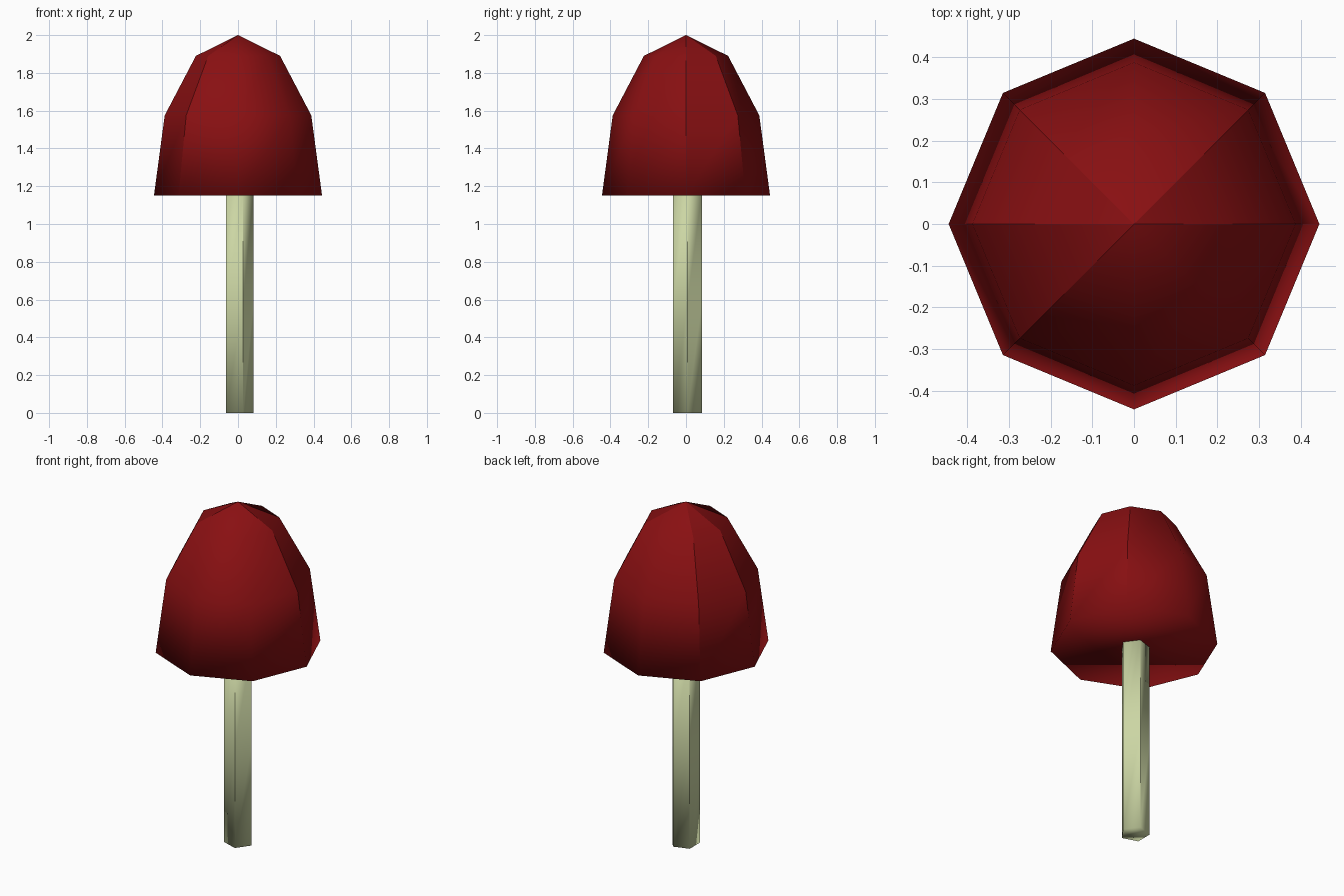
import bpy, bmesh
from math import cos, sin, tau, atan2, degrees

default = bpy.data.objects.get("Cube")
if default:
    bpy.data.objects.remove(default, do_unlink=True)


def make_material(name, color):
    mat = bpy.data.materials.new(name)
    mat.use_nodes = True
    mat.diffuse_color = (*color, 1)
    bsdf = mat.node_tree.nodes["Principled BSDF"]
    bsdf.inputs["Base Color"].default_value = (*color, 1)
    bsdf.inputs["Roughness"].default_value = 0.9
    return mat


def lathe(name, sides, profile, mat, sharp_angles, centre=(0, 0)):
    """Stack of polygon rings from (radius, height) pairs, closed at both ends."""
    bm = bmesh.new()
    rings = []
    for r, z in profile:
        if r == 0:
            rings.append([bm.verts.new((*centre, z))])
        else:
            rings.append([bm.verts.new((centre[0] + r * cos(tau * i / sides),
                                        centre[1] + r * sin(tau * i / sides), z))
                          for i in range(sides)])
    bm.faces.new(rings[0][::-1])
    for low, high in zip(rings, rings[1:]):
        for i in range(sides):
            j = (i + 1) % sides
            if len(high) == 1:
                bm.faces.new((low[i], low[j], high[0]))
            else:
                bm.faces.new((low[i], low[j], high[j], high[i]))
    if len(rings[-1]) > 1:
        bm.faces.new(rings[-1])

    # Smooth around the form, crisp at the tiers and at chosen upright edges
    for f in bm.faces:
        f.smooth = True
    for e in bm.edges:
        a, b = e.verts
        level = abs(a.co.z - b.co.z) < 0.001
        mid = (a.co + b.co) / 2
        angle = round(degrees(atan2(mid.y - centre[1], mid.x - centre[0]))) % 360
        fold = e.calc_face_angle(0) > 0.1
        e.smooth = not ((level and fold) or (not level and angle in sharp_angles))

    mesh = bpy.data.meshes.new(name)
    bm.to_mesh(mesh)
    bm.free()
    mesh.materials.append(mat)
    obj = bpy.data.objects.new(name, mesh)
    bpy.context.collection.objects.link(obj)
    return obj


red = make_material("deep red", (0.25, 0.005, 0.006))
cream = make_material("pale green cream", (0.60, 0.67, 0.37))

# Eight-sided bell cap with a flat underside
lathe("mushroom_cap", 8,
      [(0.445, 1.15), (0.388, 1.575), (0.223, 1.89), (0, 2.0)],
      red, {0, 45, 135, 180, 225})

# Five-sided stem in two sections, tucked into the cap
lathe("mushroom_stem", 5,
      [(0.08, 0), (0.08, 0.59), (0.08, 1.17)],
      cream, {0, 72, 144, 216, 288}, centre=(0.002, 0.008))
